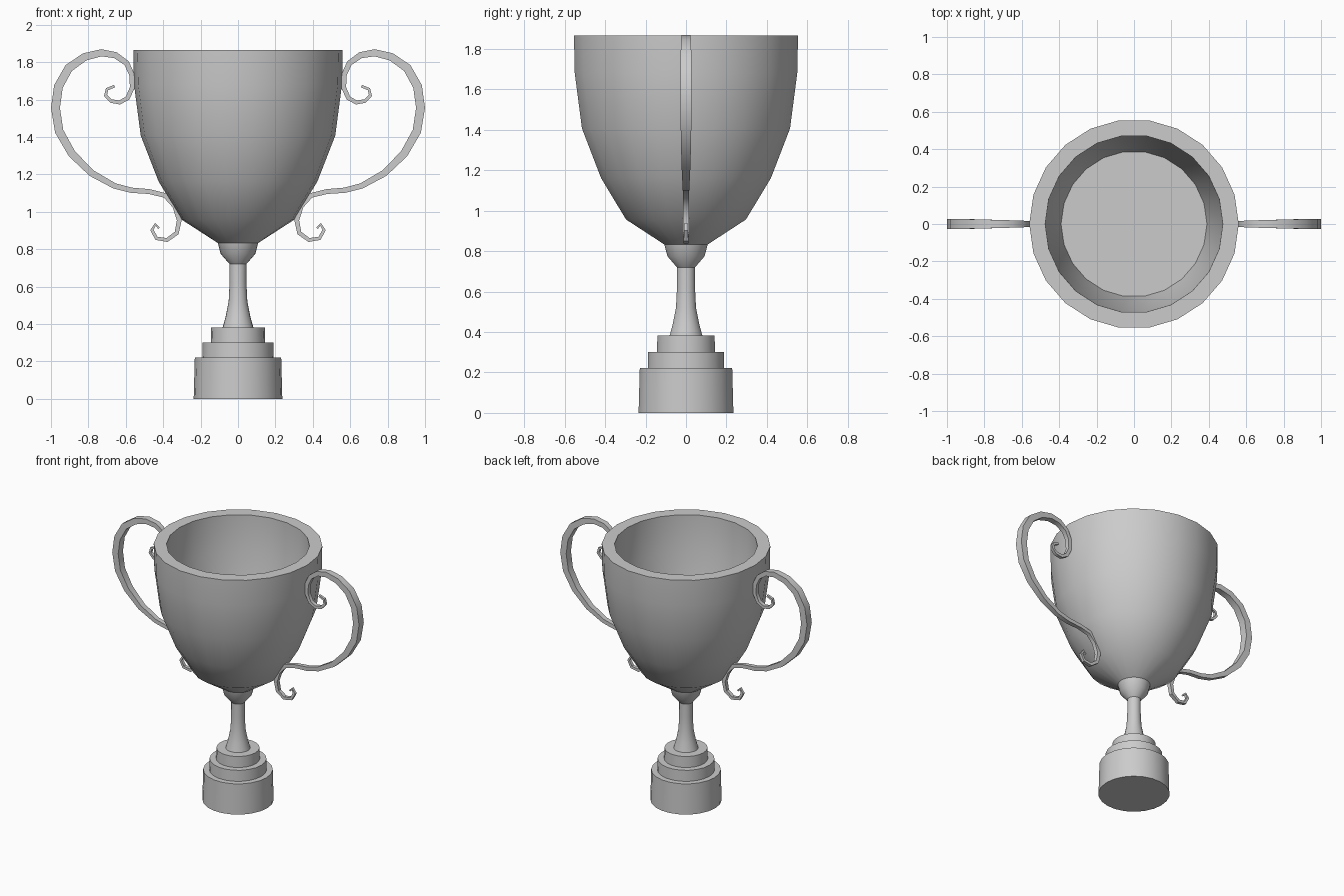
import bpy, bmesh, math
from mathutils import Vector

if "Cube" in bpy.data.objects:
    bpy.data.objects.remove(bpy.data.objects["Cube"])

SIDES = 22


def finish(name, bm, angle=30):
    bmesh.ops.recalc_face_normals(bm, faces=bm.faces)
    me = bpy.data.meshes.new(name)
    bm.to_mesh(me)
    bm.free()
    ob = bpy.data.objects.new(name, me)
    bpy.context.collection.objects.link(ob)
    bpy.ops.object.select_all(action='DESELECT')
    ob.select_set(True)
    bpy.context.view_layer.objects.active = ob
    bpy.ops.object.shade_smooth_by_angle(angle=math.radians(angle))
    return ob


def loft(name, rings, angle=30):
    # Skin a list of closed rings and cap both ends
    bm = bmesh.new()
    vs = [[bm.verts.new(p) for p in ring] for ring in rings]
    n = len(vs[0])
    for a, b in zip(vs, vs[1:]):
        for i in range(n):
            j = (i + 1) % n
            bm.faces.new((a[i], a[j], b[j], b[i]))
    bm.faces.new(vs[0])
    bm.faces.new(vs[-1])
    return finish(name, bm, angle)


def lathe(name, profile):
    turn = [2 * math.pi * i / SIDES for i in range(SIDES)]
    return loft(name, [[(r * math.cos(t), r * math.sin(t), z) for t in turn]
                       for r, z in profile])


# Stepped base
lathe("base_block", [(.237, 0), (.231, .222)])
lathe("base_middle_step", [(.191, .222), (.189, .302)])
lathe("base_top_step", [(.145, .302), (.143, .382)])

# Stem, flaring at both ends
lathe("stem", [(.082, .382), (.066, .44), (.05, .52), (.045, .62), (.045, .72),
               (.093, .775), (.108, .833)])

# Hollow bowl: outer wall up, across the rim, down to the inner floor
lathe("bowl", [(.108, .833), (.30, .957), (.425, 1.163), (.52, 1.407),
               (.556, 1.68), (.56, 1.866), (.475, 1.866), (.47, 1.6), (.39, 1.25)])

# Scrolled handle: (x, z, half thickness) from upper curl to lower curl
PATH = [(.66, 1.672, .007), (.70, 1.655, .008), (.708, 1.622, .009),
        (.679, 1.592, .010), (.633, 1.584, .011), (.59, 1.608, .012),
        (.565, 1.665, .013), (.568, 1.735, .014), (.596, 1.795, .015),
        (.655, 1.837, .017), (.73, 1.850, .019), (.82, 1.828, .021),
        (.905, 1.768, .023), (.96, 1.67, .024), (.976, 1.555, .024),
        (.956, 1.43, .023), (.888, 1.31, .021), (.782, 1.206, .018),
        (.66, 1.138, .015), (.57, 1.115, .014), (.475, 1.108, .013),
        (.39, 1.087, .013), (.338, 1.03, .013), (.314, .955, .013),
        (.328, .886, .012), (.38, .849, .011), (.436, .858, .010),
        (.460, .902, .009), (.442, .933, .007), (.422, .912, .006)]


def handle(name, side):
    pts = [Vector((x, 0, z)) for x, z, _ in PATH]
    rings = []
    for i, (p, (_, _, w)) in enumerate(zip(pts, PATH)):
        t = (pts[min(i + 1, len(pts) - 1)] - pts[max(i - 1, 0)]).normalized()
        n = Vector((t.z, 0, -t.x)) * w
        y = Vector((0, w * 1.15, 0))
        ring = [p + n + y, p - n + y, p - n - y, p + n - y]
        rings.append([(v.x * side, v.y, v.z) for v in ring])
    return loft(name, rings, 40)


handle("right_handle", 1)
handle("left_handle", -1)
